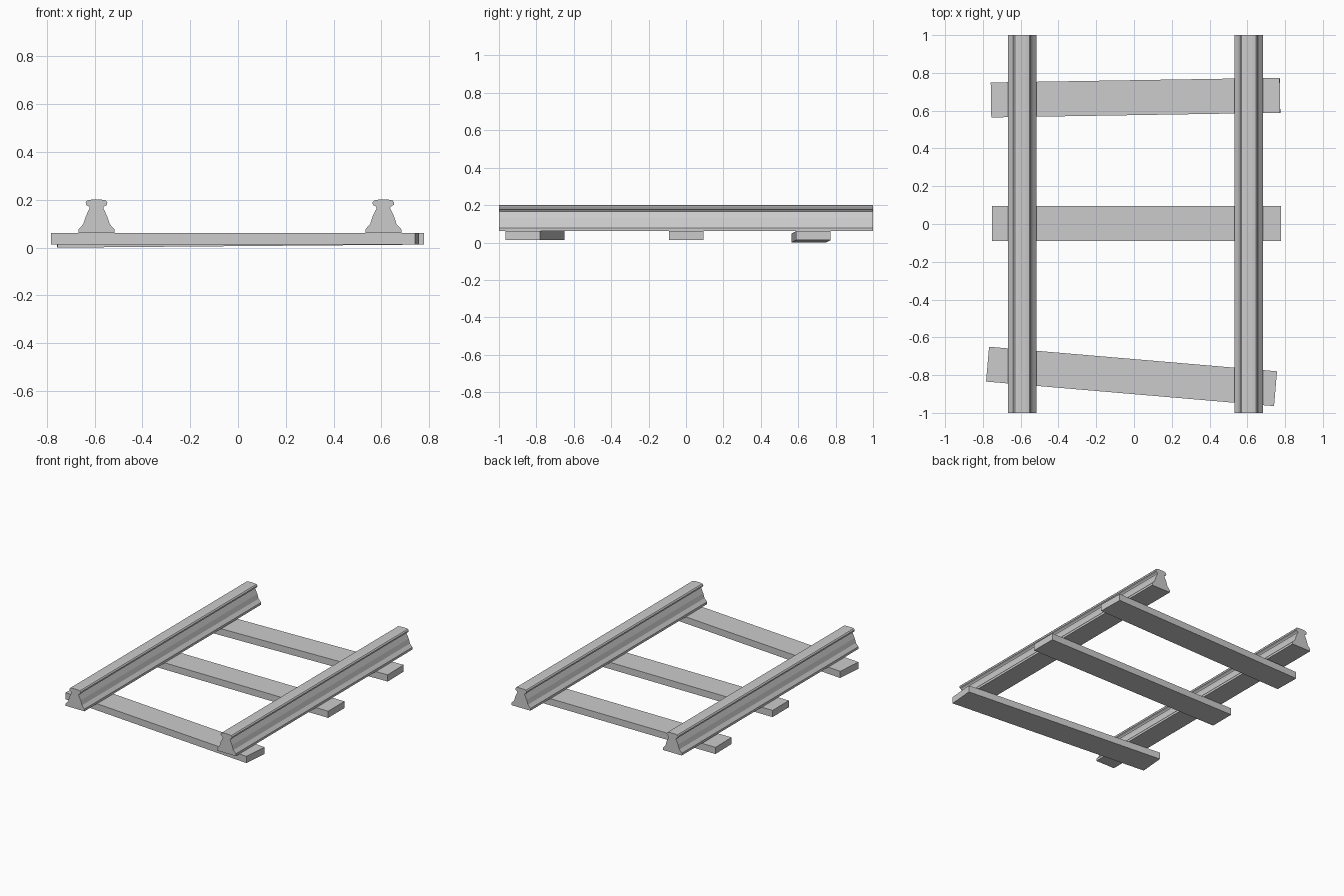
import bpy, bmesh
from math import radians

if "Cube" in bpy.data.objects:
    bpy.data.objects.remove(bpy.data.objects["Cube"])


def add_object(name, bm):
    bmesh.ops.recalc_face_normals(bm, faces=bm.faces[:])
    mesh = bpy.data.meshes.new(name)
    bm.to_mesh(mesh)
    bm.free()
    obj = bpy.data.objects.new(name, mesh)
    bpy.context.collection.objects.link(obj)
    return obj


# Half of the rail cross-section: foot, flared web, head
HALF = [(0.075, 0.061), (0.075, 0.077), (0.055, 0.099), (0.045, 0.131),
        (0.028, 0.166), (0.033, 0.173), (0.044, 0.179), (0.045, 0.190),
        (0.038, 0.198), (0.020, 0.201)]


def rail(name, x):
    profile = HALF + [(-px, pz) for px, pz in reversed(HALF)]
    bm = bmesh.new()
    face = bm.faces.new([bm.verts.new((px, -1, pz)) for px, pz in profile])
    ext = bmesh.ops.extrude_face_region(bm, geom=[face], use_keep_orig=True)
    verts = [g for g in ext["geom"] if isinstance(g, bmesh.types.BMVert)]
    bmesh.ops.translate(bm, verts=verts, vec=(0, 2, 0))
    add_object(name, bm).location.x = x


def sleeper(name, location, yaw, roll=0):
    bm = bmesh.new()
    bmesh.ops.create_cube(bm, size=1)
    bmesh.ops.scale(bm, verts=bm.verts[:], vec=(1.53, 0.185, 0.048))
    obj = add_object(name, bm)
    obj.location = location
    obj.rotation_euler = (0, radians(roll), radians(yaw))


# Two parallel rails
rail("left_rail", -0.592)
rail("right_rail", 0.608)

# Three slightly uneven sleepers
sleeper("front_sleeper", (-0.013, -0.807, 0.037), -4.87)
sleeper("middle_sleeper", (0.013, 0.002, 0.037), 0)
sleeper("back_sleeper", (0.008, 0.669, 0.0305), 0.93, -0.48)
